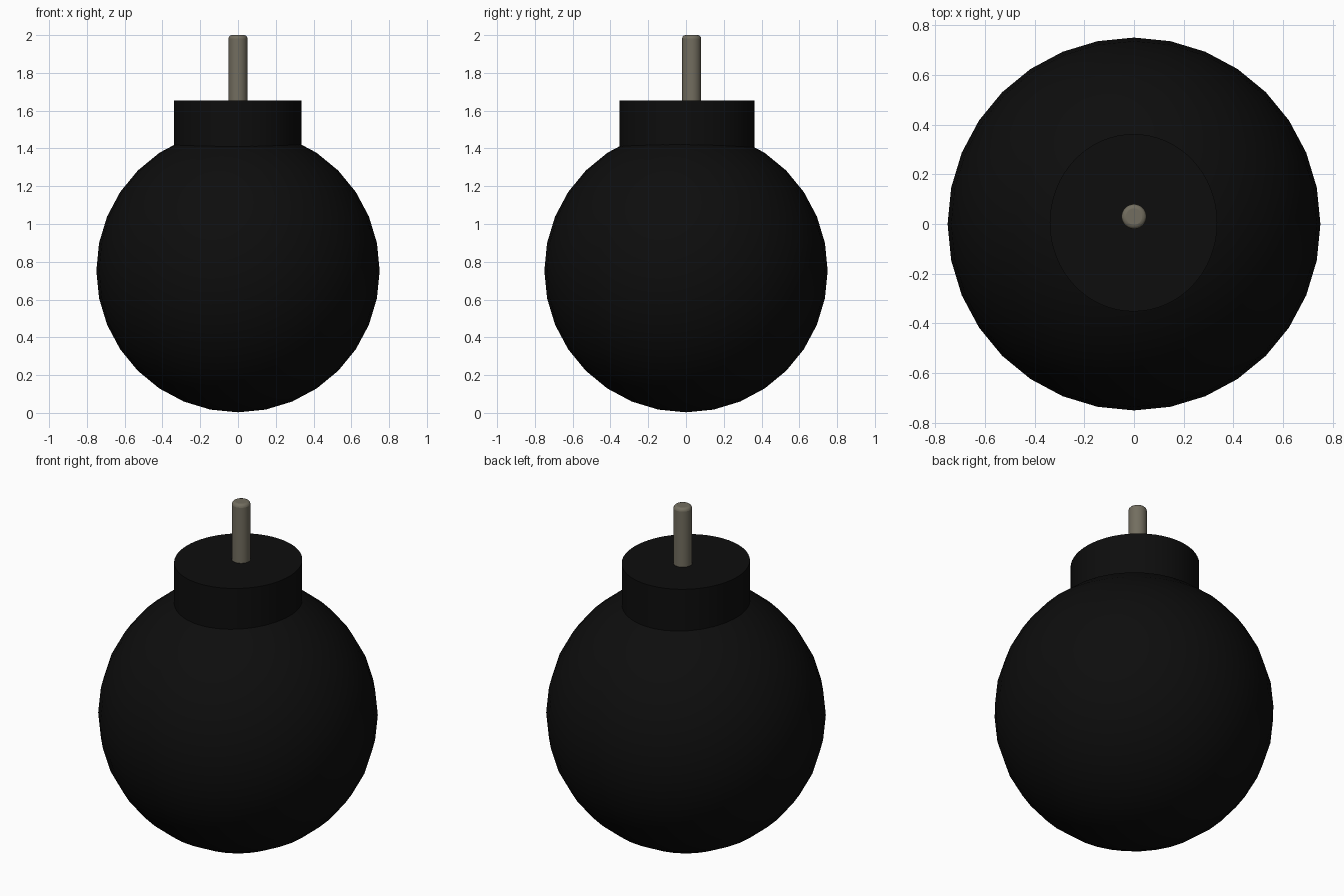
import bpy
import math

if "Cube" in bpy.data.objects:
    bpy.data.objects.remove(bpy.data.objects["Cube"])


def material(name, color):
    m = bpy.data.materials.new(name)
    m.diffuse_color = color
    m.use_nodes = True
    m.node_tree.nodes["Principled BSDF"].inputs["Base Color"].default_value = m.diffuse_color
    return m


black = material("black_iron", (0.004, 0.004, 0.004, 1))
cord = material("fuse_cord", (0.17, 0.155, 0.115, 1))


def finish(name, mat, angle=40):
    ob = bpy.context.object
    ob.name = name
    ob.data.materials.append(mat)
    bpy.ops.object.transform_apply(location=False, rotation=False, scale=True)
    bpy.ops.object.shade_smooth_by_angle(angle=math.radians(angle))
    return ob


def cylinder(name, mat, center, rx, ry, z0, z1, sides=32):
    bpy.ops.mesh.primitive_cylinder_add(
        vertices=sides, radius=1, depth=z1 - z0,
        location=(center[0], center[1], (z0 + z1) / 2))
    bpy.context.object.scale = (rx, ry, 1)
    return finish(name, mat)


# Round body
bpy.ops.mesh.primitive_uv_sphere_add(segments=32, ring_count=16, radius=0.75,
                                     location=(0, 0, 0.753))
finish("body", black)

# Slightly oval collar, sunk into the body
cylinder("collar", black, (-0.002, 0.005), 0.337, 0.357, 1.36, 1.655, 64)

# Fuse, off-centre to the back, with a softened tip
fuse = cylinder("fuse", cord, (0, 0.03), 0.05, 0.05, 1.6, 2.0)
bevel = fuse.modifiers.new("tip_bevel", 'BEVEL')
bevel.width = 0.017
bevel.segments = 3
bevel.limit_method = 'ANGLE'
bevel.angle_limit = math.radians(50)
